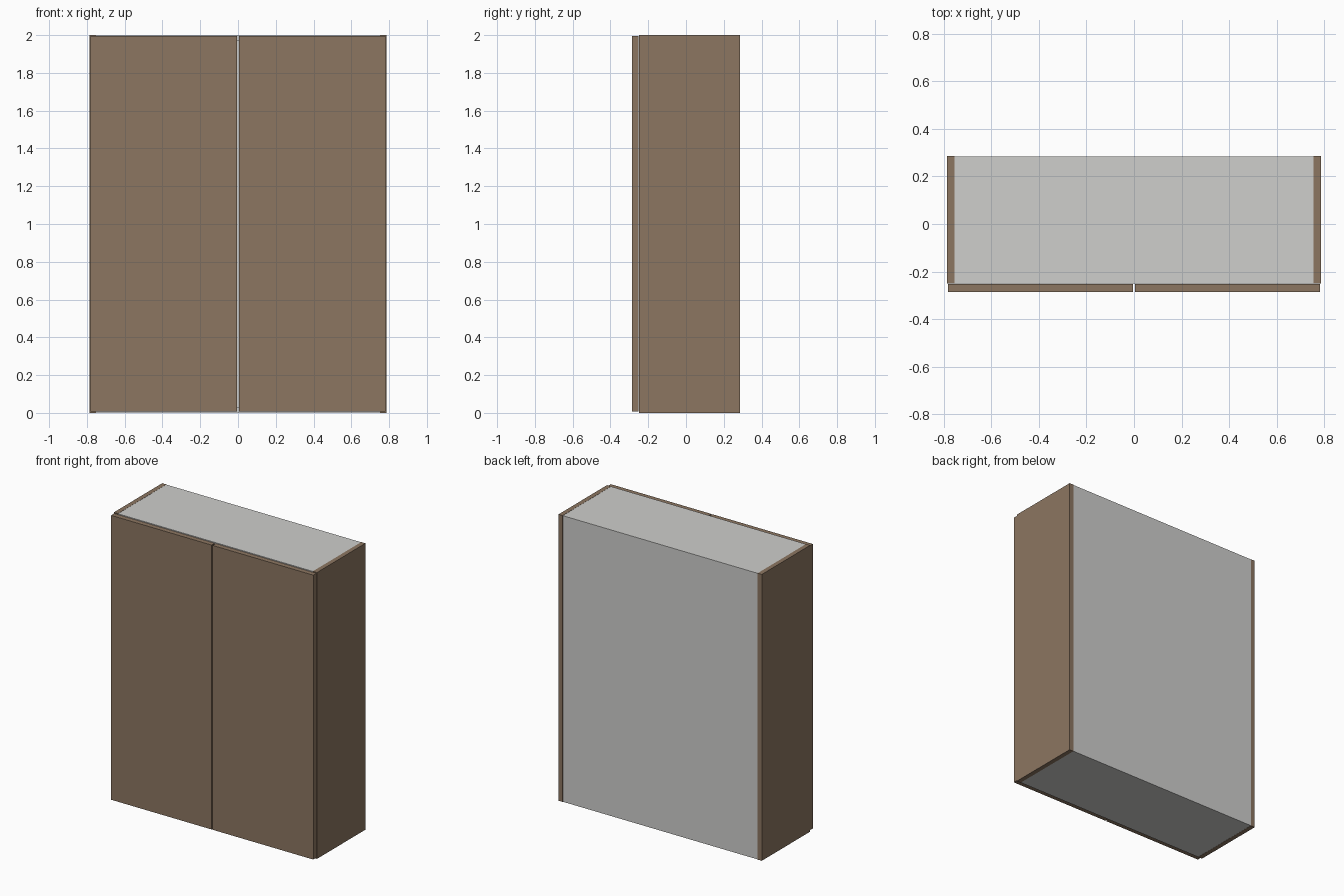
import bpy

if "Cube" in bpy.data.objects:
    bpy.data.objects.remove(bpy.data.objects["Cube"])


def material(name, rgb):
    m = bpy.data.materials.new(name)
    m.diffuse_color = (*rgb, 1.0)
    m.use_nodes = True
    m.node_tree.nodes["Principled BSDF"].inputs["Base Color"].default_value = m.diffuse_color
    return m


brown = material("brown_wood", (0.262, 0.181, 0.120))
grey = material("light_grey_board", (0.62, 0.62, 0.605))


def panel(name, lo, hi, mat):
    """Box between two opposite corners."""
    bpy.ops.mesh.primitive_cube_add(size=1)
    ob = bpy.context.object
    ob.name = name
    for v in ob.data.vertices:
        v.co = [l + (c + 0.5) * (h - l) for l, h, c in zip(lo, hi, v.co)]
    ob.data.materials.append(mat)
    return ob


W, D, H = 0.785, 0.285, 2.0    # half width, half depth, height
T = 0.032                      # board thickness
FRONT = -0.249                 # front edge of the carcass
INNER = W - T

# Side panels and doors, mirrored left and right
for side, s in (("left", -1), ("right", 1)):
    xs = sorted((s * INNER, s * W))
    panel(side + "_side_panel", (xs[0], FRONT, 0), (xs[1], D, H), brown)
    xs = sorted((s * 0.004, s * (W - 0.004)))
    panel(side + "_door", (xs[0], -D, 0.008), (xs[1], FRONT - 0.002, H - 0.006), brown)

# Top, bottom and back boards
panel("top_board", (-INNER, FRONT, H - T), (INNER, D, H - 0.001), grey)
panel("bottom_board", (-INNER, FRONT, 0.001), (INNER, D, T), grey)
panel("back_board", (-INNER, D - 0.012, 0.001), (INNER, D - 0.001, H - 0.001), grey)
# Trim the top and bottom boards so they butt against the back board
for name in ("top_board", "bottom_board"):
    for v in bpy.data.objects[name].data.vertices:
        if v.co.y > 0:
            v.co.y = D - 0.012
